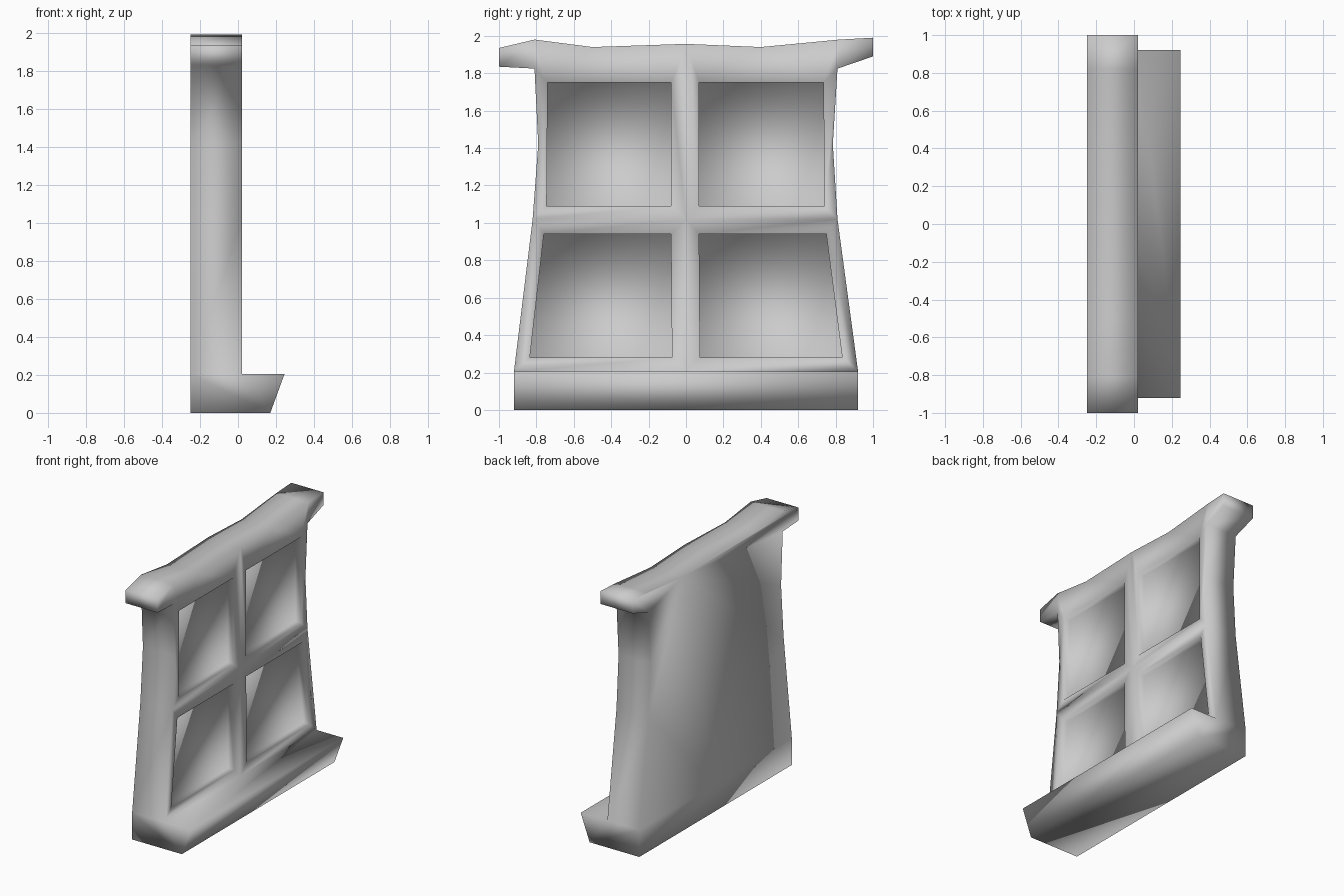
import bpy, bmesh

if "Cube" in bpy.data.objects:
    bpy.data.objects.remove(bpy.data.objects["Cube"])

BACK, FRONT, RECESS = -0.25, 0.02, -0.03
SILL_W, SILL_H = 0.92, 0.205

# Outline of wall and lintel in (y, z), then the mullion crossing
outline = [(-SILL_W, SILL_H), (0, SILL_H), (SILL_W, SILL_H), (.81, 1.02), (.785, 1.42),
           (.81, 1.825), (1, 1.89), (1, 1.99), (.82, 1.98), (.4, 1.94), (0, 1.957),
           (-.5, 1.94), (-.81, 1.98), (-1, 1.935), (-1, 1.835), (-.81, 1.825),
           (-.79, 1.42), (-.82, 1.02)]
crossing = (0, 1.02)

# Each cell: sides as vertex chains (bottom, right, top, left) and its opening
cells = [
    ([[0, 1], [1, 18], [18, 17], [17, 0]],
     [(-.835, .28), (-.075, .28), (-.08, .94), (-.76, .94)]),
    ([[1, 2], [2, 3], [3, 18], [18, 1]],
     [(.075, .28), (.835, .28), (.75, .94), (.07, .94)]),
    ([[17, 18], [18, 10], [10, 11, 12], [12, 15, 16, 17]],
     [(-.745, 1.09), (-.08, 1.09), (-.08, 1.75), (-.74, 1.75)]),
    ([[18, 3], [3, 4, 5, 8], [8, 9, 10], [10, 18]],
     [(.07, 1.09), (.74, 1.09), (.735, 1.75), (.07, 1.75)]),
]

# Window frame with lintel and sill
bm = bmesh.new()
front = [bm.verts.new((FRONT, y, z)) for y, z in outline + [crossing]]
back = [bm.verts.new((BACK, y, z)) for y, z in outline]

for sides, opening in cells:
    rim = [bm.verts.new((FRONT, y, z)) for y, z in opening]
    deep = [bm.verts.new((RECESS, y, z)) for y, z in opening]
    # Frame bars around the opening and the shallow step down to the pane
    for i, chain in enumerate(sides):
        j = (i + 1) % 4
        bm.faces.new([front[k] for k in chain] + [rim[j], rim[i]])
        bm.faces.new([rim[i], rim[j], deep[j], deep[i]])
    # Pane
    bm.faces.new(deep)

# Lintel ends and flat back wall
for end in ([5, 6, 7, 8], [12, 13, 14, 15]):
    bm.faces.new([front[k] for k in end])
bm.faces.new(back[::-1])

# Outer side strip, left open where the sill joins
n = len(outline)
for i in range(2, n):
    j = (i + 1) % n
    bm.faces.new([front[i], back[i], back[j], front[j]])

# Sill with sloping front
low_back, low_front, lip = [[bm.verts.new((x, s * SILL_W, z)) for s in (-1, 1)]
                            for x, z in ((BACK, 0), (.17, 0), (.245, SILL_H))]
bm.faces.new([front[0], lip[0], lip[1], front[2], front[1]])
bm.faces.new([lip[0], low_front[0], low_front[1], lip[1]])
bm.faces.new([low_front[0], low_back[0], low_back[1], low_front[1]])
bm.faces.new([low_back[0], back[0], back[1], back[2], low_back[1]])
for s, k in ((0, 0), (1, 2)):
    bm.faces.new([low_back[s], low_front[s], lip[s], front[k], back[k]])

bmesh.ops.recalc_face_normals(bm, faces=bm.faces)
for f in bm.faces:
    f.smooth = True
mesh = bpy.data.meshes.new("window_frame")
bm.to_mesh(mesh)
bm.free()
bpy.context.collection.objects.link(bpy.data.objects.new("window_frame", mesh))
